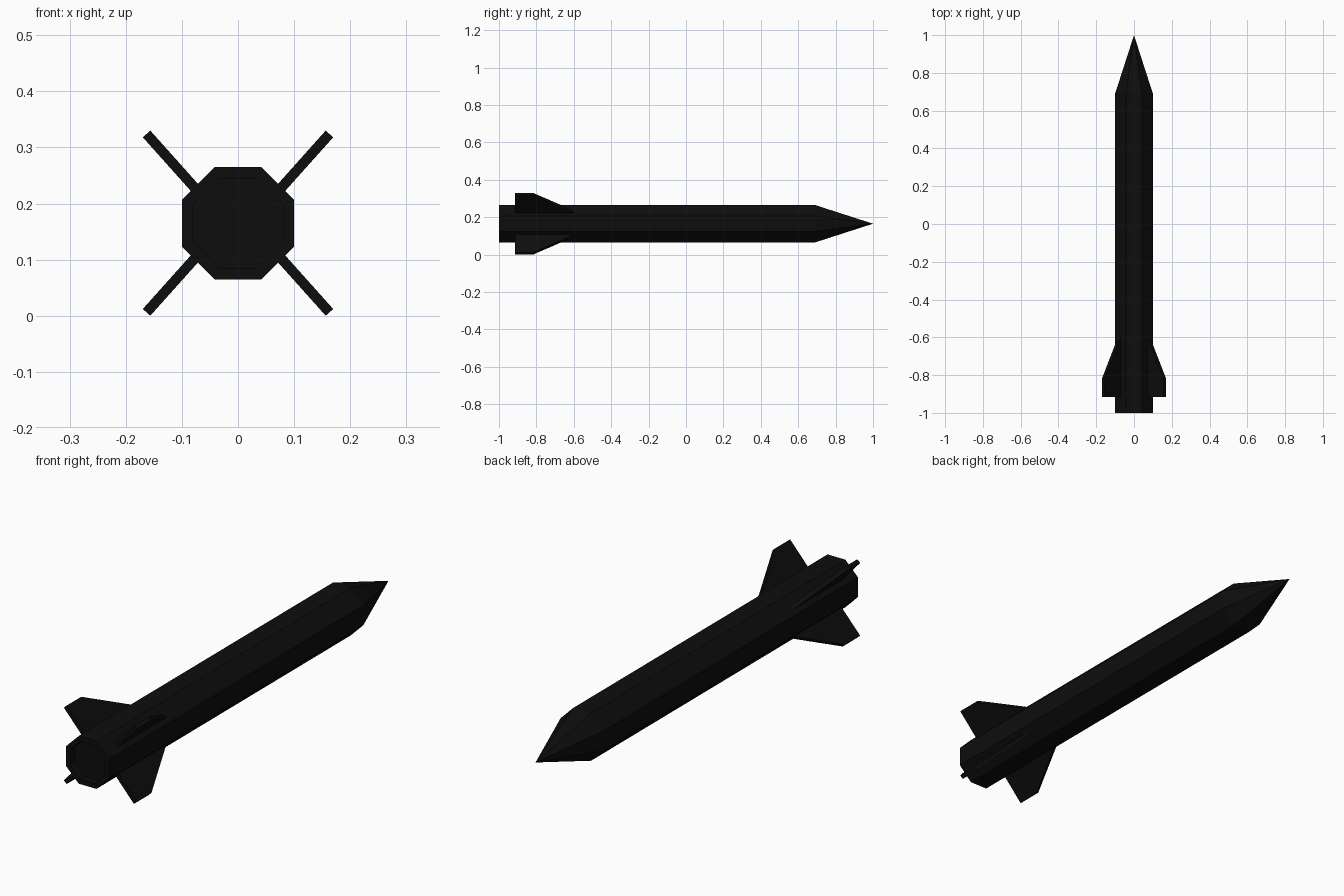
import bpy, bmesh, math
from mathutils import Vector

if "Cube" in bpy.data.objects:
    bpy.data.objects.remove(bpy.data.objects["Cube"])

CZ = 0.165                                  # height of the body axis
black = bpy.data.materials.new("near_black")
black.diffuse_color = (0.004, 0.004, 0.004, 1)
black.use_nodes = True
black.node_tree.nodes["Principled BSDF"].inputs["Base Color"].default_value = black.diffuse_color


def finish(name, bm):
    bmesh.ops.recalc_face_normals(bm, faces=bm.faces)
    mesh = bpy.data.meshes.new(name)
    bm.to_mesh(mesh)
    bm.free()
    mesh.materials.append(black)
    obj = bpy.data.objects.new(name, mesh)
    bpy.context.collection.objects.link(obj)
    return obj


def octagon(bm, apothem, y):
    r = apothem / math.cos(math.pi / 8)
    angles = [math.pi / 8 + i * math.pi / 4 for i in range(8)]
    return [bm.verts.new((r * math.cos(a), y, CZ + r * math.sin(a))) for a in angles]


# Body tube with pointed nose and shallow recessed tail
bm = bmesh.new()
rings = [octagon(bm, a, y) for a, y in
         [(0.08, -0.97), (0.08, -1.0), (0.10, -1.0), (0.10, 0.69)]]
bm.faces.new(rings[0])
for a, b in zip(rings, rings[1:]):
    for i in range(8):
        j = (i + 1) % 8
        bm.faces.new((a[i], a[j], b[j], b[i]))
tip = bm.verts.new((0, 1.0, CZ))
for i in range(8):
    bm.faces.new((rings[-1][i], rings[-1][(i + 1) % 8], tip))
finish("body", bm)

# Four swept fins: profile of (distance along fin, y), mirrored in x and z
root, end = Vector((0.065, 0, 0.0495)), Vector((0.163, 0, 0.159))
span = (end - root).length
out = (end - root).normalized()
side = Vector((out.z, 0, -out.x)) * 0.009
profile = [(0, -0.915), (span, -0.915), (span, -0.818), (0, -0.565)]
for sx, xname in ((-1, "left"), (1, "right")):
    for sz, zname in ((-1, "lower"), (1, "upper")):
        bm = bmesh.new()
        caps = []
        for s in (-1, 1):
            ring = []
            for d, y in profile:
                p = root + out * d + side * s
                ring.append(bm.verts.new((sx * p.x, y, CZ + sz * p.z)))
            bm.faces.new(ring)
            caps.append(ring)
        for i in range(4):
            j = (i + 1) % 4
            bm.faces.new((caps[0][i], caps[0][j], caps[1][j], caps[1][i]))
        finish(f"{zname}_{xname}_fin", bm)
